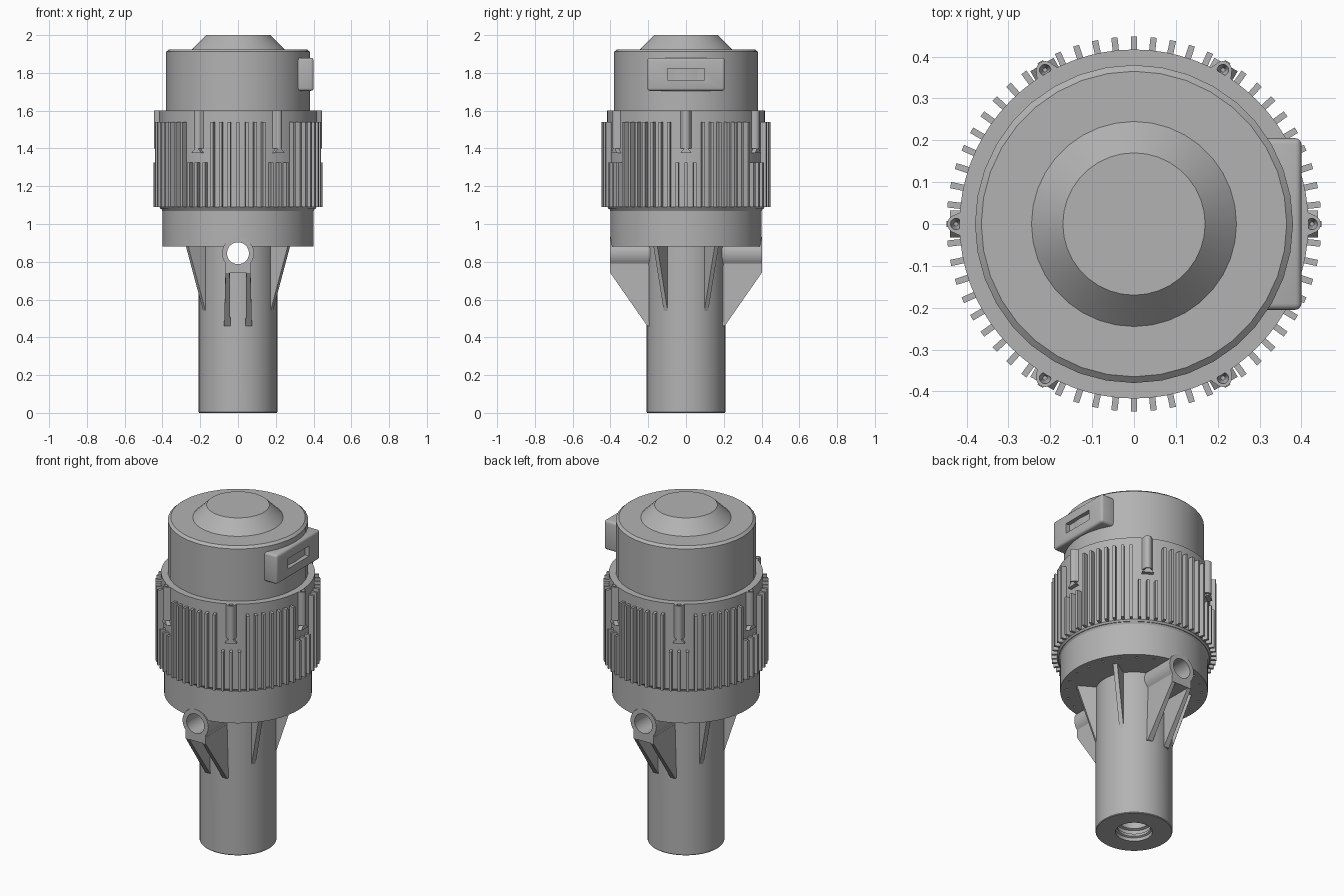
import bpy, bmesh, math
from mathutils import Matrix, Vector

cube = bpy.data.objects.get("Cube")
if cube:
    bpy.data.objects.remove(cube, do_unlink=True)

grey = bpy.data.materials.new("cast_grey")
grey.use_nodes = True
GREY = (0.45, 0.45, 0.45, 1)
grey.diffuse_color = GREY
grey.node_tree.nodes["Principled BSDF"].inputs["Base Color"].default_value = GREY
parts = []


def finish(name, bm, cutter=False):
    bmesh.ops.recalc_face_normals(bm, faces=bm.faces)
    me = bpy.data.meshes.new(name)
    bm.to_mesh(me)
    bm.free()
    me.materials.append(grey)
    ob = bpy.data.objects.new(name, me)
    bpy.context.collection.objects.link(ob)
    if cutter:
        ob.hide_render = True
    else:
        parts.append(ob)
    return ob


def lathe(name, profile, segments):
    bm = bmesh.new()
    verts = [bm.verts.new((r, 0, z)) for r, z in profile]
    edges = [bm.edges.new(p) for p in zip(verts, verts[1:])]
    bmesh.ops.spin(bm, geom=verts + edges, axis=(0, 0, 1), cent=(0, 0, 0),
                   angle=math.tau, steps=segments, use_merge=True)
    bmesh.ops.remove_doubles(bm, verts=bm.verts, dist=1e-5)
    return finish(name, bm)


def prism(bm, outline, depth, matrix):
    """Extrude a 2D outline by depth along local z, then place it."""
    face = bm.faces.new([bm.verts.new(matrix @ Vector((a, b, 0))) for a, b in outline])
    new = bmesh.ops.extrude_face_region(bm, geom=[face])["geom"]
    move = matrix.to_3x3() @ Vector((0, 0, depth))
    bmesh.ops.translate(bm, vec=move, verts=[v for v in new if isinstance(v, bmesh.types.BMVert)])


def cylinder(bm, r1, r2, depth, matrix, segments=16):
    bmesh.ops.create_cone(bm, cap_ends=True, segments=segments, radius1=r1,
                          radius2=r2, depth=depth, matrix=matrix)


def cut(target, cutter):
    mod = target.modifiers.new("cut", "BOOLEAN")
    mod.operation = "DIFFERENCE"
    mod.solver = "EXACT"
    mod.object = cutter
    bpy.context.view_layer.objects.active = target
    bpy.ops.object.modifier_apply(modifier=mod.name)


def turn(degrees):
    return Matrix.Rotation(math.radians(degrees), 4, "Z")


def place(x, y, z):
    return Matrix.Translation((x, y, z))


UPRIGHT = Matrix.Rotation(math.pi / 2, 4, "X")  # local y becomes z, depth runs to -y

# Turned bodies
column = lathe("column", [(0, .4), (.085, .4), (.085, .07), (.1, .065), (.1, .045), (.09, .04),
                          (.09, .025), (.1, .02), (.1, 0), (.205, 0), (.208, .004),
                          (.208, .9), (0, .9)], 64)
flange = lathe("flange", [(0, .88), (.4, .88), (.4, 1.07), (.41, 1.085), (0, 1.085)], 72)
housing = lathe("finned_housing", [(0, 1.08), (.41, 1.08), (.417, 1.09), (.417, 1.6), (0, 1.6)], 72)
lathe("cap", [(0, 1.59), (.38, 1.59), (.38, 1.912), (.365, 1.925), (.245, 1.925),
              (.17, 2), (0, 2)], 36)

# Cooling fins, shorter under each screw boss
bm = bmesh.new()
for i in range(60):
    top = 1.325 if i % 10 in (0, 1, 9) else 1.54
    height = top - 1.09
    bmesh.ops.create_cube(bm, size=1, matrix=turn(i * 6) @ place(.425, 0, 1.09 + height / 2)
                          @ Matrix.Diagonal((.046, .015, height, 1)))
finish("cooling_fins", bm)

# Screw bosses with a pointed foot
bm = bmesh.new()
tip = [(.424 + .022 * math.cos(a), .022 * math.sin(a))
       for a in [math.radians(-75 + 15 * k) for k in range(11)]]
boss = [(.39, -.048), (.407, -.04), (.417, -.027)] + tip + [(.417, .027), (.407, .04), (.39, .048)]
for i in range(6):
    prism(bm, boss, .2, turn(i * 60) @ place(0, 0, 1.4))
    foot = [(-.032, 1.375), (.032, 1.375), (.008, 1.402), (-.008, 1.402)]
    prism(bm, foot, .05, turn(i * 60 + 90) @ place(0, -.39, 0) @ UPRIGHT)
bosses = finish("screw_bosses", bm)

bm = bmesh.new()
for i in range(6):
    cylinder(bm, .005, .015, .04, turn(i * 60) @ place(.425, 0, 1.585))
screw_cutter = finish("screw_cutter", bm, True)
cut(bosses, screw_cutter)

# Connector box with a recessed slot
bm = bmesh.new()
bmesh.ops.create_cube(bm, size=1, matrix=place(.345, 0, 1.7925) @ Matrix.Diagonal((.11, .41, .175, 1)))
bmesh.ops.bevel(bm, geom=bm.edges[:], offset=.014, segments=3, profile=.5, affect="EDGES")
box = finish("connector_box", bm)
bm = bmesh.new()
bmesh.ops.create_cube(bm, size=1, matrix=place(.4, 0, 1.792) @ Matrix.Diagonal((.05, .195, .06, 1)))
slot_cutter = finish("slot_cutter", bm, True)
cut(box, slot_cutter)

# Front and back lugs: ring sleeve, skirt and a pair of sloping webs
ring = [(.085 * math.cos(a), .845 + .085 * math.sin(a))
        for a in [math.radians(-40 + 10 * k) for k in range(27)]]
sleeve = ring + [(-.065, .74), (.065, .74)]
web = [(.15, .78), (.4, .78), (.4, .74), (.205, .46), (.15, .46)]
lugs = []
for name, angle in (("front_lug", 0), ("back_lug", 180)):
    bm = bmesh.new()
    prism(bm, sleeve, .252, turn(angle) @ place(0, -.15, 0) @ UPRIGHT)
    lugs.append(finish(name, bm))
    bm = bmesh.new()
    for x in (-.055, .055):
        prism(bm, web, .022, turn(angle) @ place(x, 0, 0) @ turn(-90) @ UPRIGHT @ place(0, 0, -.011))
    # flared toes where the webs meet the column
    for v in bm.verts:
        if v.co.z < .5:
            side = math.copysign(.057, v.co.x)
            v.co.x = side + (v.co.x - math.copysign(.055, v.co.x)) * 1.5
    finish(name + "_webs", bm)

# Side ribs between column and flange
bm = bmesh.new()
rib = [(.15, .9), (.32, .9), (.314, .88), (.205, .53), (.15, .53)]
for angle in (31, 149, 211, 329):
    prism(bm, rib, .024, turn(angle) @ UPRIGHT @ place(0, 0, -.012))
finish("side_ribs", bm)

# Cross hole running through both lugs
bm = bmesh.new()
cylinder(bm, .058, .058, 1.2, place(0, 0, .845) @ UPRIGHT, 40)
hole_cutter = finish("cross_hole_cutter", bm, True)
for ob in [column, flange] + lugs:
    cut(ob, hole_cutter)

# Small holes under the flange
bm = bmesh.new()
for i in range(24):
    cylinder(bm, .007, .007, .04, turn(i * 15 + 7.5) @ place(.365, 0, .88), 10)
vent_cutter = finish("vent_cutter", bm, True)
cut(flange, vent_cutter)

for helper in (screw_cutter, slot_cutter, hole_cutter, vent_cutter):
    bpy.data.objects.remove(helper, do_unlink=True)

# Smooth shading with crisp edges
bpy.ops.object.select_all(action="DESELECT")
for ob in parts:
    ob.select_set(True)
bpy.context.view_layer.objects.active = column
bpy.ops.object.shade_smooth_by_angle(angle=math.radians(30))
